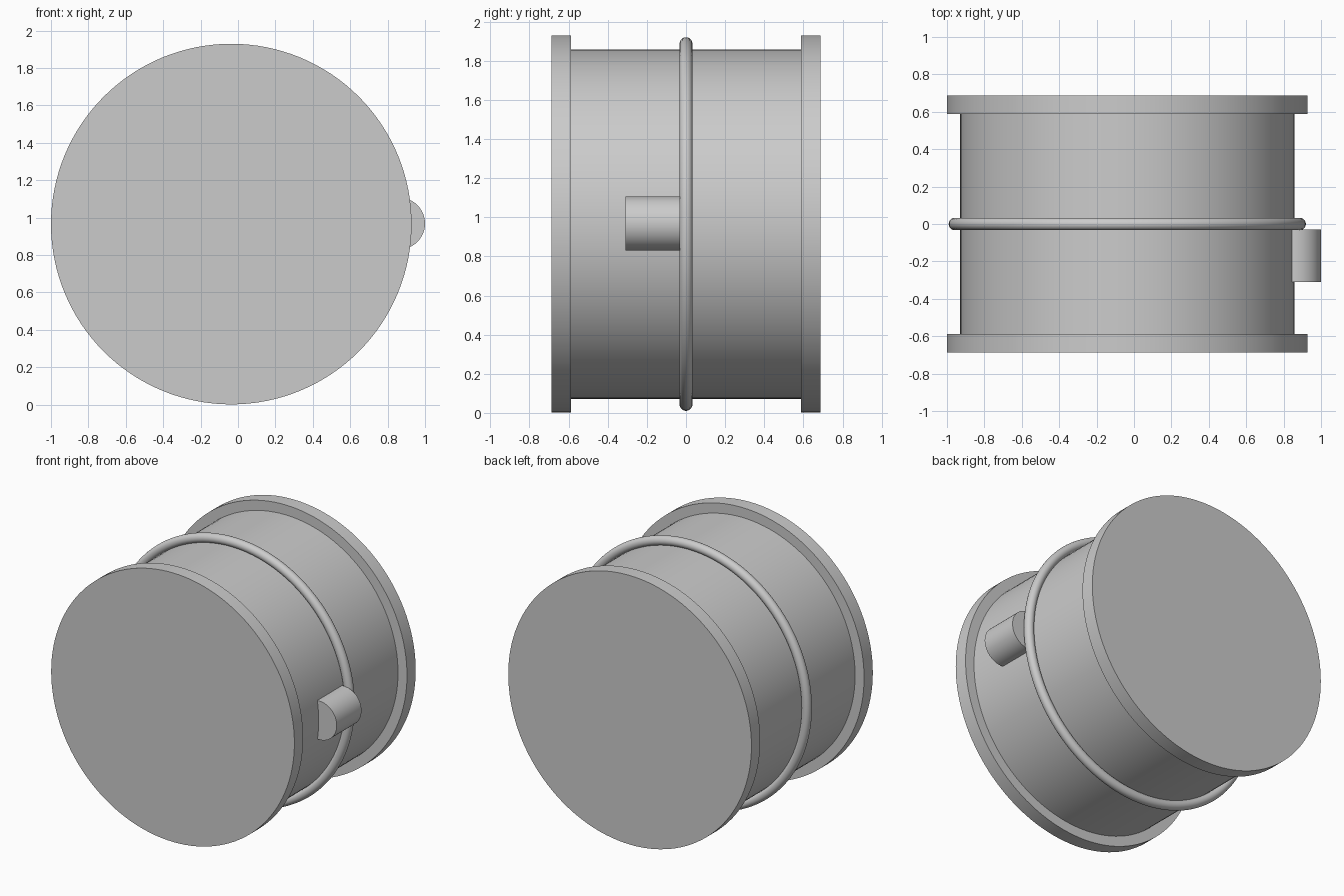
import bpy
import math

if "Cube" in bpy.data.objects:
    bpy.data.objects.remove(bpy.data.objects["Cube"], do_unlink=True)

AXIS_X, AXIS_Z = -0.036, 0.965
ALONG_Y = (math.pi / 2, 0, 0)

grey = bpy.data.materials.new("plain grey")
grey.use_nodes = True
grey.diffuse_color = (0.6, 0.6, 0.6, 1)
grey.node_tree.nodes["Principled BSDF"].inputs["Base Color"].default_value = (0.6, 0.6, 0.6, 1)


def finish(name):
    obj = bpy.context.object
    obj.name = name
    obj.data.materials.append(grey)
    bpy.ops.object.shade_smooth_by_angle(angle=math.radians(35))
    return obj


def cylinder(name, radius, y_start, y_end, x=AXIS_X, z=AXIS_Z, sides=128):
    bpy.ops.mesh.primitive_cylinder_add(
        vertices=sides, radius=radius, depth=y_end - y_start,
        location=(x, (y_start + y_end) / 2, z), rotation=ALONG_Y)
    return finish(name)


# Drum body and its two end rims
cylinder("drum_body", 0.893, -0.6, 0.6)
cylinder("front_rim", 0.964, -0.687, -0.588)
cylinder("back_rim", 0.964, 0.588, 0.687)

# Thin hoop standing just clear of the body
bpy.ops.mesh.primitive_torus_add(
    major_radius=0.922, minor_radius=0.033, major_segments=128, minor_segments=20,
    location=(AXIS_X, 0, AXIS_Z), rotation=ALONG_Y)
finish("middle_hoop")

# Small round lug half sunk into the left side
cylinder("side_lug", 0.139, -0.31, -0.03, x=0.861, z=0.968, sides=48)
